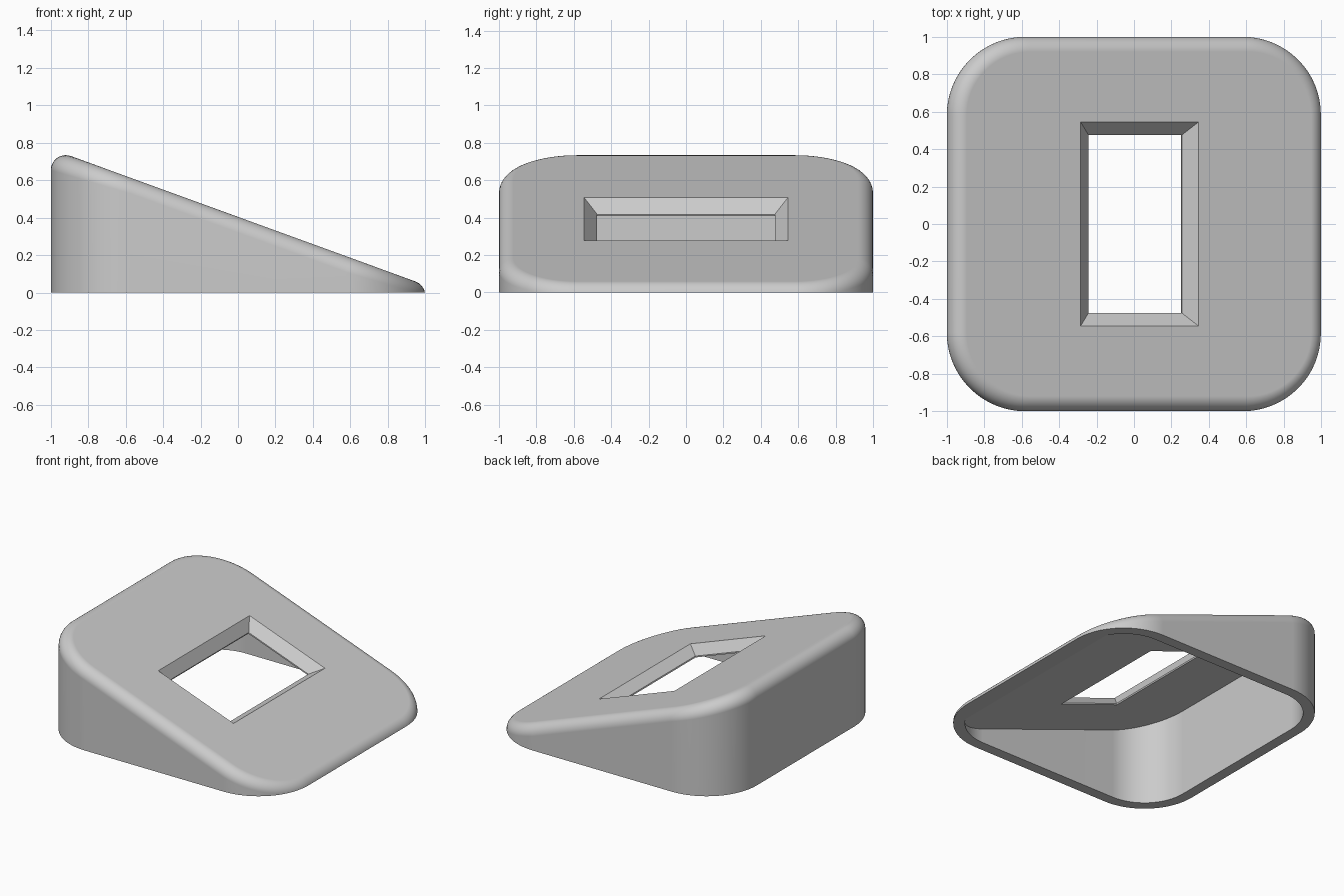
import bpy, bmesh
from math import radians, tan, cos, sin, pi
from mathutils import Vector, Matrix

cube = bpy.data.objects.get("Cube")
if cube:
    bpy.data.objects.remove(cube, do_unlink=True)

TILT = radians(20)      # slope of the top panel
HEIGHT = 0.404          # height of the top plane at the centre
CORNER = 0.42           # plan corner radius
WALL = 0.08             # shell thickness
FILLET = 0.08           # rounding of the top rim
STEPS = 16              # segments per plan corner
TOP_NORMAL = Vector((sin(TILT), 0, cos(TILT)))


def plane_z(x, depth=0.0):
    """Height of the sloped plane sunk by a perpendicular depth."""
    return HEIGHT - depth / cos(TILT) - x * tan(TILT)


def outline(inset):
    """Rounded square as (point, outward normal) pairs, counter-clockwise."""
    pairs = []
    for quarter in range(4):
        mid = pi / 4 + quarter * pi / 2
        centre = Vector((cos(mid), sin(mid), 0)) * (1 - CORNER) * 2 ** 0.5
        for s in range(STEPS + 1):
            a = quarter * pi / 2 + s / STEPS * pi / 2
            n = Vector((cos(a), sin(a), 0))
            pairs.append((centre + n * (CORNER - inset), n))
    return pairs


def loft(name, rings, clip_ground=False):
    """Closed solid through a stack of point rings."""
    bm = bmesh.new()
    loops = [[bm.verts.new(p) for p in ring] for ring in rings]
    for low, high in zip(loops, loops[1:]):
        for i in range(len(low)):
            j = (i + 1) % len(low)
            bm.faces.new((low[i], low[j], high[j], high[i]))
    bm.faces.new(loops[0][::-1])
    bm.faces.new(loops[-1])
    if clip_ground:
        bmesh.ops.bisect_plane(bm, geom=bm.verts[:] + bm.edges[:] + bm.faces[:],
                               plane_co=(0, 0, 0), plane_no=(0, 0, 1), clear_inner=True)
        bmesh.ops.holes_fill(bm, edges=[e for e in bm.edges if e.is_boundary], sides=0)
    bmesh.ops.recalc_face_normals(bm, faces=bm.faces)
    mesh = bpy.data.meshes.new(name)
    bm.to_mesh(mesh)
    bm.free()
    obj = bpy.data.objects.new(name, mesh)
    bpy.context.collection.objects.link(obj)
    return obj


# Outer wedge: straight walls, then a rolling-ball fillet into the sloped top
rings = [[Vector((p.x, p.y, -0.3)) for p, n in outline(0)]]
for k in range(11):
    ring = []
    for p, n in outline(FILLET):
        centre = Vector((p.x, p.y, plane_z(p.x, FILLET)))
        ring.append(centre + n.slerp(TOP_NORMAL, k / 10) * FILLET)
    rings.append(ring)
body = loft("wedge_shell", rings, clip_ground=True)

# Hollow underside with a ceiling parallel to the top
inner = [p for p, n in outline(WALL)]
cavity = loft("cavity_cutter", [[Vector((p.x, p.y, -0.5)) for p in inner],
                                [Vector((p.x, p.y, plane_z(p.x, WALL))) for p in inner]])

# Rectangular window: 45 degree chamfer with a thin straight lip
frame = Matrix.Translation((0.03, 0, plane_z(0.03))) @ Matrix.Rotation(TILT, 4, 'Y')


def window_ring(depth, grow):
    hx, hy = 0.265 + grow, 0.475 + grow
    return [frame @ Vector((sx * hx, sy * hy, -depth))
            for sx, sy in ((-1, -1), (1, -1), (1, 1), (-1, 1))]


window = loft("window_cutter", [window_ring(0.2, 0), window_ring(0.07, 0),
                                window_ring(-0.05, 0.12)])

# Cut the shell
bpy.ops.object.select_all(action='DESELECT')
bpy.context.view_layer.objects.active = body
body.select_set(True)
for cutter in (cavity, window):
    cutter.hide_render = True
    mod = body.modifiers.new("cut", 'BOOLEAN')
    mod.operation = 'DIFFERENCE'
    mod.solver = 'EXACT'
    mod.object = cutter
    bpy.ops.object.modifier_apply(modifier=mod.name)
    bpy.data.objects.remove(cutter, do_unlink=True)

# Smooth curved walls, crisp window and rim
bpy.ops.object.shade_smooth_by_angle(angle=radians(19))
weighted = body.modifiers.new("flat_panels", 'WEIGHTED_NORMAL')
weighted.keep_sharp = True

# Single plain grey
grey = bpy.data.materials.new("plain_grey")
grey.use_nodes = True
colour = (0.6, 0.6, 0.6, 1)
grey.diffuse_color = colour
grey.node_tree.nodes["Principled BSDF"].inputs["Base Color"].default_value = colour
body.data.materials.clear()
body.data.materials.append(grey)
